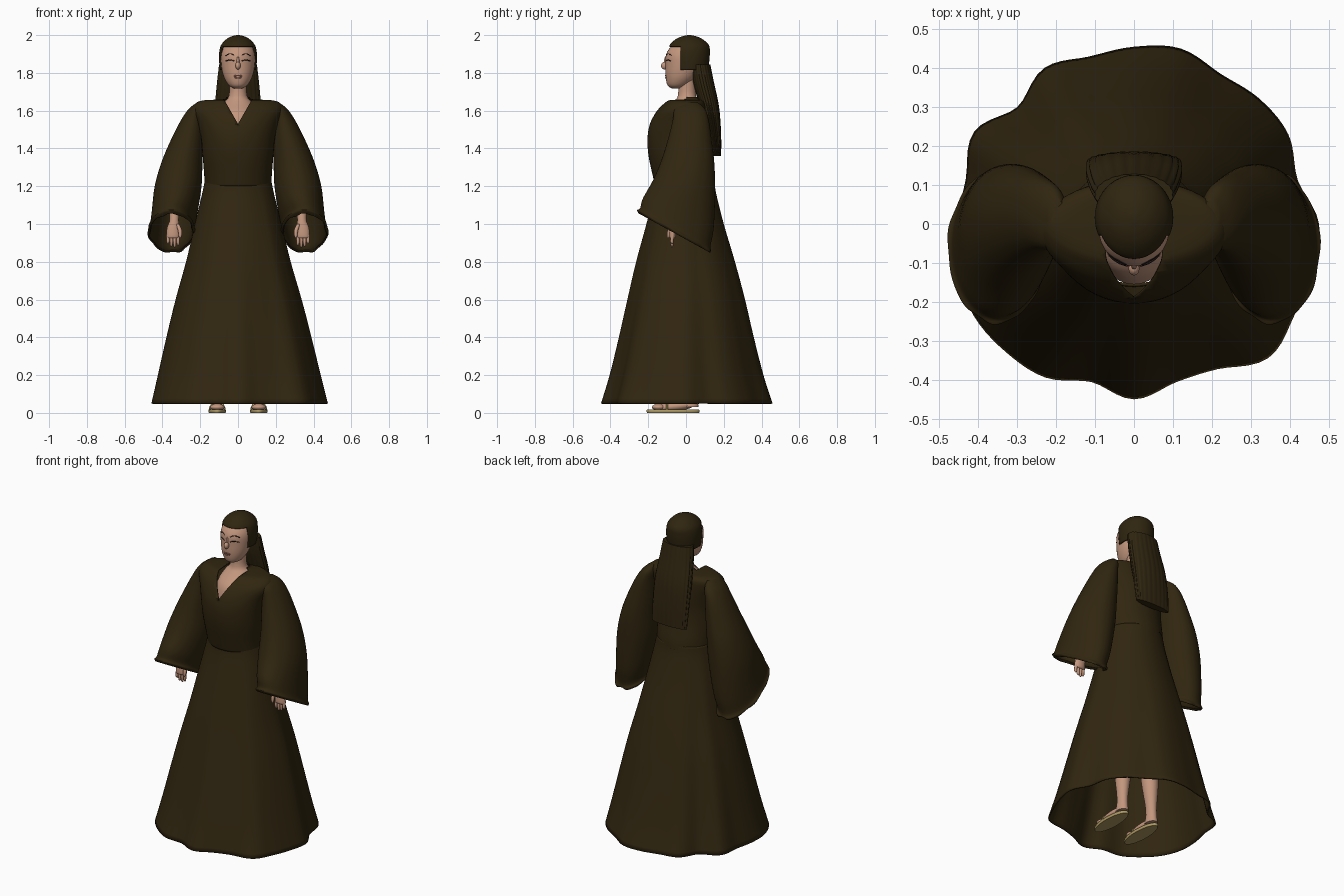
import bpy, bmesh, math
from mathutils import Vector
from mathutils.bvhtree import BVHTree

if "Cube" in bpy.data.objects:
    bpy.data.objects.remove(bpy.data.objects["Cube"])


def material(name, rgb):
    m = bpy.data.materials.new(name)
    m.use_nodes = True
    m.diffuse_color = (*rgb, 1)
    bsdf = m.node_tree.nodes["Principled BSDF"]
    bsdf.inputs["Base Color"].default_value = (*rgb, 1)
    bsdf.inputs["Roughness"].default_value = 0.8
    return m


CLOTH = material("dark_brown_cloth", (0.03, 0.019, 0.005))
HAIR = material("dark_brown_hair", (0.028, 0.018, 0.005))
SKIN = material("skin", (0.55, 0.31, 0.21))
TAN = material("tan_sole", (0.42, 0.32, 0.12))
INK = material("dark_line", (0.012, 0.008, 0.006))
LIP = material("lip", (0.36, 0.15, 0.11))


def finish(name, bm, mat, thickness=0):
    bmesh.ops.recalc_face_normals(bm, faces=bm.faces)
    me = bpy.data.meshes.new(name)
    bm.to_mesh(me)
    bm.free()
    me.materials.append(mat)
    me.shade_smooth()
    me.set_sharp_from_angle(angle=0.8)
    ob = bpy.data.objects.new(name, me)
    bpy.context.collection.objects.link(ob)
    if thickness:
        mod = ob.modifiers.new("thickness", 'SOLIDIFY')
        mod.thickness = thickness
        mod.offset = -1
    return ob


def spline(a, b, c, d, t):
    return 0.5 * (2*b + (c-a)*t + (2*a-5*b+4*c-d)*t*t + (3*b-a-3*c+d)*t**3)


def loft(rows, n=32, steps=4, ripple=None, caps=(True, True)):
    """Rings of (x, y, z, half width, half depth, forward tilt), smoothly joined."""
    rows = [tuple(r) + (0,) * (6 - len(r)) for r in rows]
    bm, rings, last = bmesh.new(), [], len(rows) - 1
    for k in range(last * steps + 1):
        i = min(k // steps, last - 1)
        t = k / steps - i
        four = [rows[max(0, min(last, i + j))] for j in (-1, 0, 1, 2)]
        x, y, z, rx, ry, tilt = [spline(*v, t) for v in zip(*four)]
        ring = []
        for s in range(n):
            a = 2 * math.pi * s / n
            f = ripple(a, k / (last * steps)) if ripple else 1
            dy = ry * f * math.sin(a)
            ring.append(bm.verts.new((x + rx*f*math.cos(a), y + dy, z - tilt*dy)))
        rings.append(ring)
    for p, q in zip(rings, rings[1:]):
        for s in range(n):
            bm.faces.new((p[s], p[(s+1) % n], q[(s+1) % n], q[s]))
    for on, ring in zip(caps, (rings[0], rings[-1])):
        if on:
            bm.faces.new(ring)
    return bm


def ball(name, centre, size, mat, tilt=0):
    bm = bmesh.new()
    bmesh.ops.create_uvsphere(bm, u_segments=20, v_segments=12, radius=1)
    ob = finish(name, bm, mat)
    ob.location, ob.scale, ob.rotation_euler.x = centre, size, tilt
    return ob


def cut(bm, point, normal):
    bmesh.ops.bisect_plane(bm, geom=bm.verts[:] + bm.edges[:] + bm.faces[:],
                           plane_co=point, plane_no=normal)


def remove(bm, rule):
    doomed = [f for f in bm.faces if rule(f.calc_center_median())]
    bmesh.ops.delete(bm, geom=doomed, context='FACES')


# Skirt: flared cone with an irregular folded hem, radii every 15 degrees
HEM = [.475, .435, .458, .455, .445, .466, .455, .445, .462, .424, .474, .447,
       .455, .47, .474, .465, .455, .42, .45, .42, .43, .487, .474, .471]


def folds(a, t):
    u = a / (2 * math.pi) * len(HEM)
    i = int(u)
    r = spline(*[HEM[(i + j) % len(HEM)] for j in (-1, 0, 1, 2)], u - i)
    return 1 + (r / 0.455 - 1) * t ** 1.3


skirt = loft([(0, -.005, 1.23, .176, .155), (0, -.005, 1.16, .19, .165),
              (0, -.005, 1.0, .228, .205), (0, -.003, .8, .275, .262),
              (0, 0, .6, .33, .312), (0, 0, .4, .378, .358),
              (0, 0, .2, .422, .408), (0, 0, .05, .455, .455)],
             n=120, ripple=folds, caps=(False, False))
finish("skirt", skirt, CLOTH, 0.008)

# Bodice with a V-shaped neck opening
bodice = loft([(0, -.005, 1.2, .176, .158), (0, -.015, 1.26, .179, .162),
               (0, -.035, 1.36, .187, .163), (0, -.042, 1.45, .195, .162),
               (0, -.035, 1.53, .212, .156), (0, -.02, 1.6, .238, .135),
               (0, -.005, 1.638, .225, .115), (0, 0, 1.655, .18, .095),
               (0, .01, 1.66, .08, .06), (0, .01, 1.672, .062, .055)],
              n=48, caps=(False, False))
V_LOW, V_SLOPE = 1.53, 1.75
for s in (1, -1):
    cut(bodice, (0, 0, V_LOW), (s * V_SLOPE, 0, -1))
remove(bodice, lambda c: c.y < 0 and c.z - V_LOW > abs(c.x) * V_SLOPE)
finish("bodice", bodice, CLOTH, 0.006)

# Neck and upper chest
finish("neck_and_chest", loft([(0, .005, 1.78, .045, .045), (0, .005, 1.68, .048, .048),
                               (0, 0, 1.64, .078, .07), (0, -.03, 1.58, .1, .1),
                               (0, -.03, 1.48, .1, .125)]), SKIN)

# Head
head = finish("head", loft([(0, -.05, 1.718, .022, .025), (0, -.043, 1.735, .05, .055),
                            (0, -.025, 1.78, .076, .083), (0, -.012, 1.84, .089, .097),
                            (0, -.005, 1.9, .09, .1), (0, .005, 1.95, .07, .075),
                            (0, .005, 1.98, .03, .035)]), SKIN)
ball("nose", (0, -.114, 1.838), (.014, .018, .02), SKIN)
ball("nose_bridge", (0, -.104, 1.86), (.008, .012, .03), SKIN)

# Painted face lines follow the head surface
surface = BVHTree.FromPolygons([v.co for v in head.data.vertices],
                               [p.vertices for p in head.data.polygons])


def face_line(name, points, width, mat):
    cu = bpy.data.curves.new(name, 'CURVE')
    cu.dimensions = '3D'
    cu.bevel_depth = width
    cu.bevel_resolution = 1
    sp = cu.splines.new('POLY')
    sp.points.add(8)
    (xa, za), (xb, zb), (xc, zc) = points
    for i, p in enumerate(sp.points):
        t = i / 8
        x = (1-t)**2 * xa + 2*t*(1-t) * xb + t*t * xc
        z = (1-t)**2 * za + 2*t*(1-t) * zb + t*t * zc
        hit = surface.ray_cast(Vector((x, -1, z)), Vector((0, 1, 0)))[0]
        p.co = (x, hit.y, z, 1)
    cu.materials.append(mat)
    bpy.context.collection.objects.link(bpy.data.objects.new(name, cu))


for side, s in (("left", 1), ("right", -1)):
    face_line(side + "_brow", [(s*.02, 1.893), (s*.04, 1.912), (s*.066, 1.89)], .0025, INK)
    face_line(side + "_eye", [(s*.02, 1.862), (s*.04, 1.876), (s*.064, 1.862)], .0025, INK)
face_line("upper_lip", [(-.022, 1.783), (0, 1.79), (.022, 1.783)], .004, LIP)
face_line("lower_lip", [(-.018, 1.778), (0, 1.768), (.018, 1.778)], .004, LIP)

# Hair cap with a straight fringe and longer sides
cap = loft([(0, .017, 1.815, .095, .1), (0, .017, 1.86, .1, .106),
            (0, .017, 1.905, .1, .109), (0, .017, 1.945, .091, .105),
            (0, .017, 1.975, .066, .076), (0, .017, 1.992, .038, .043),
            (0, .017, 2.0, .008, .009)], n=48, caps=(False, True))
cut(cap, (0, -.03, 0), (0, 1, 0))
cut(cap, (0, 0, 1.94), (0, 0, 1))
remove(cap, lambda c: c.y < -.03 and c.z < 1.94)
finish("hair_cap", cap, HAIR, 0.008)

# Long hair down the back, with strands
finish("long_hair", loft([(0, .075, 1.845, .098, .052), (0, .092, 1.75, .108, .054),
                          (0, .125, 1.62, .118, .048), (0, .15, 1.48, .118, .034),
                          (0, .163, 1.36, .113, .022)], n=128,
                         ripple=lambda a, t: 1 + .03 * abs(math.sin(11 * a)) * (1 + t)), HAIR)


def ruffle(a, t):
    edge = max(0, (t - .8) / .2)
    return 1 + edge * (.03 * math.sin(7 * a) + .02 * math.sin(11 * a + 1))


for side, s in (("left", 1), ("right", -1)):
    def mirrored(rows):
        return [(s * r[0],) + tuple(r[1:]) for r in rows]

    # Bell sleeve, opening tilted forward
    finish(side + "_sleeve", loft(mirrored([
        (.195, .02, 1.645, .02, .04), (.215, .02, 1.61, .045, .08),
        (.24, .025, 1.55, .062, .095), (.267, .02, 1.45, .086, .115),
        (.296, .01, 1.33, .108, .14, .06), (.317, -.01, 1.2, .124, .164, .2),
        (.336, -.04, 1.06, .121, .187, .42), (.35, -.056, .985, .117, .186, .54),
        (.352, -.06, .965, .126, .195, .55), (.352, -.058, .95, .118, .186, .55)]),
        n=72, ripple=ruffle, caps=(True, False)), CLOTH, 0.008)

    # Forearm, palm, fingers and thumb
    finish(side + "_forearm_and_palm", loft(mirrored([
        (.32, .0, 1.25, .038, .038), (.335, -.04, 1.08, .028, .028),
        (.338, -.06, 1.02, .024, .022), (.342, -.068, .98, .034, .02),
        (.344, -.072, .935, .034, .018), (.344, -.073, .925, .028, .012)]), n=20), SKIN)
    for i, tip in enumerate((.885, .876, .88, .893)):
        x = .317 + .018 * i
        finish(f"{side}_finger_{i + 1}", loft(mirrored([
            (x, -.07, .945, .009, .01), (x, -.075, .91, .0085, .009),
            (x, -.074, tip + .008, .007, .007), (x, -.073, tip, .002, .002)]), n=10, steps=3), SKIN)
    finish(side + "_thumb", loft(mirrored([
        (.32, -.075, 1.0, .01, .01), (.307, -.088, .965, .011, .011),
        (.306, -.094, .935, .008, .008), (.307, -.095, .925, .002, .002)]), n=10, steps=3), SKIN)

    # Leg, foot and sandal
    finish(side + "_leg", loft(mirrored([
        (.09, 0, .9, .07, .075), (.095, .01, .5, .045, .048), (.1, .02, .32, .05, .052),
        (.107, .025, .12, .03, .034), (.108, .022, .03, .034, .045)]), n=20), SKIN)
    ball(side + "_foot", (s * .11, -.055, .035), (.037, .105, .026), SKIN, math.radians(6))
    ball(side + "_toes", (s * .11, -.145, .03), (.038, .035, .018), SKIN)
    finish(side + "_sandal", loft(mirrored([
        (.11, -.068, 0, .044, .137), (.11, -.068, .005, .047, .14),
        (.11, -.068, .014, .047, .14), (.11, -.068, .018, .044, .137)]), n=40, steps=1), TAN)
    strap = bpy.data.curves.new(side + "_strap", 'CURVE')
    strap.dimensions = '3D'
    strap.bevel_depth = .005
    path = strap.splines.new('POLY')
    path.points.add(8)
    for i, p in enumerate(path.points):
        a = math.pi * i / 8
        p.co = (s * .11 + .04 * math.cos(a), -.1, .015 + .04 * math.sin(a), 1)
    strap.materials.append(TAN)
    bpy.context.collection.objects.link(bpy.data.objects.new(side + "_strap", strap))
